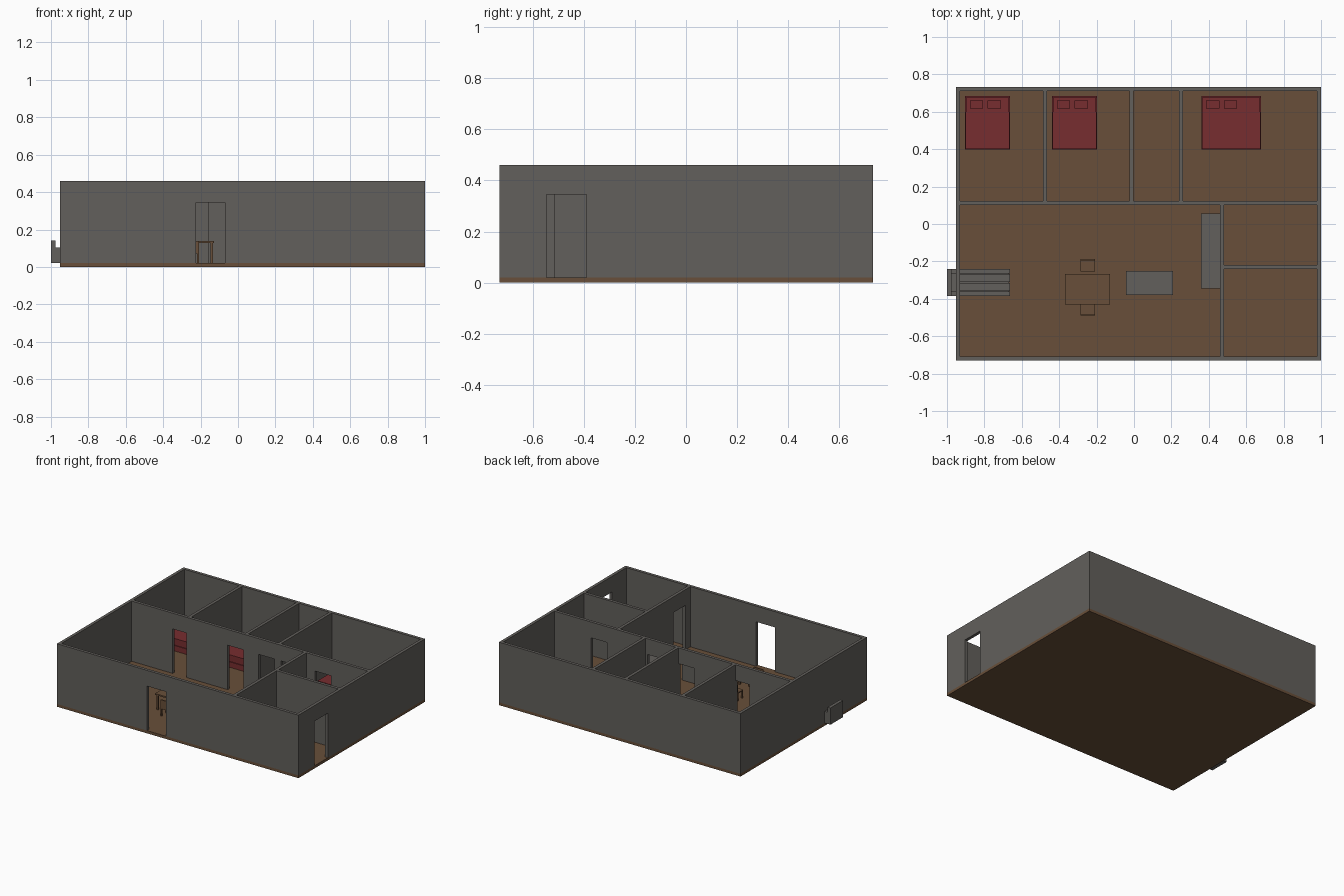
import bpy
import bmesh

if "Cube" in bpy.data.objects:
    bpy.data.objects.remove(bpy.data.objects["Cube"])


def material(name, rgb):
    m = bpy.data.materials.new(name)
    m.diffuse_color = (*rgb, 1)
    m.use_nodes = True
    m.node_tree.nodes["Principled BSDF"].inputs["Base Color"].default_value = m.diffuse_color
    return m


GREY = material("warm_grey", (0.122, 0.115, 0.106))
BROWN = material("wood_brown", (0.140, 0.078, 0.041))
RED = material("bed_red", (0.185, 0.026, 0.029))

FLOOR, TOP, DOOR = 0.02, 0.46, 0.345
T = 0.022  # wall thickness


def finish(bm, name, mat):
    bmesh.ops.recalc_face_normals(bm, faces=bm.faces)
    mesh = bpy.data.meshes.new(name)
    bm.to_mesh(mesh)
    bm.free()
    mesh.materials.append(mat)
    ob = bpy.data.objects.new(name, mesh)
    bpy.context.collection.objects.link(ob)
    return ob


def boxes(name, mat, *bounds):
    """One object from boxes given as (x0, x1, y0, y1, z0, z1)."""
    bm = bmesh.new()
    for x0, x1, y0, y1, z0, z1 in bounds:
        for v in bmesh.ops.create_cube(bm, size=1)["verts"]:
            v.co = (x1 if v.co.x > 0 else x0,
                    y1 if v.co.y > 0 else y0,
                    z1 if v.co.z > 0 else z0)
    return finish(bm, name, mat)


def wall(name, axis, a, b, c, doors=()):
    """Wall from a to b along an axis, starting at c across it, with doorways."""
    outline = [(a, FLOOR)]
    for d0, d1 in doors:
        outline += [(d0, FLOOR), (d0, DOOR), (d1, DOOR), (d1, FLOOR)]
    outline += [(b, FLOOR), (b, TOP), (a, TOP)]
    bm = bmesh.new()
    along_x = axis == "x"
    face = bm.faces.new([bm.verts.new((u, c, z) if along_x else (c, u, z))
                         for u, z in outline])
    new = bmesh.ops.extrude_face_region(bm, geom=[face])["geom"]
    bmesh.ops.translate(bm, vec=(0, T, 0) if along_x else (T, 0, 0),
                        verts=[g for g in new if isinstance(g, bmesh.types.BMVert)])
    finish(bm, name, GREY)


# Floor slab and outer walls
L, R, F, B = -0.953, 1.0, -0.73, 0.732
boxes("floor", BROWN, (L, R, F, B, 0, FLOOR))
wall("front_wall", "x", L, R, F, [(-0.225, -0.07)])
wall("back_wall", "x", L, R, B - T)
wall("left_wall", "y", F + T, B - T, L)
wall("right_wall", "y", F + T, B - T, R - T, [(-0.545, -0.39)])

# Inner walls
wall("hall_wall", "x", L + T, R - T, 0.102,
     [(-0.60, -0.486), (-0.155, -0.028), (0.095, 0.225), (0.275, 0.40), (0.55, 0.68)])
for i, x in enumerate((-0.486, -0.025, 0.24)):
    wall(f"bedroom_divider_{i + 1}", "y", 0.102 + T, B - T, x)
wall("side_room_wall", "y", F + T, 0.102, 0.46, [(-0.65, -0.515)])
wall("side_room_divider", "x", 0.46 + T, R - T, -0.241)

# Beds: frame with headboard, mattress with blanket, two pillows
for i, (x0, x1) in enumerate(((-0.903, -0.663), (-0.438, -0.198), (0.36, 0.68))):
    y0, y1 = 0.397, 0.684
    boxes(f"bed_frame_{i + 1}", RED,
          (x0, x1, y0, y1, FLOOR, 0.06),
          (x0, x1, y1 - 0.01, y1, 0.06, 0.125))
    boxes(f"mattress_{i + 1}", RED,
          (x0 + 0.006, x1 - 0.006, y0 + 0.006, y1 - 0.01, 0.06, 0.105))
    boxes(f"blanket_{i + 1}", RED,
          (x0 + 0.003, x1 - 0.003, y0 + 0.003, 0.60, 0.07, 0.11))
    boxes(f"pillows_{i + 1}", RED,
          *[(x0 + d, x0 + d + 0.072, 0.617, 0.66, 0.105, 0.12) for d in (0.025, 0.12)])

# Sofa: backrest, arms, base and two long cushions
boxes("sofa_frame", GREY,
      (-1.0, -0.976, -0.385, -0.24, FLOOR, 0.142),
      (-0.976, -0.663, -0.265, -0.24, FLOOR, 0.105),
      (-0.976, -0.663, -0.385, -0.36, FLOOR, 0.105),
      (-0.976, -0.667, -0.36, -0.265, FLOOR, 0.07))
boxes("sofa_cushions", GREY,
      (-0.95, -0.663, -0.358, -0.316, 0.07, 0.088),
      (-0.95, -0.663, -0.309, -0.267, 0.07, 0.088))

# Dining table
tx0, tx1, ty0, ty1 = -0.37, -0.128, -0.43, -0.267
boxes("dining_table", BROWN, (tx0, tx1, ty0, ty1, 0.128, 0.138),
      *[(x, x + 0.013, y, y + 0.013, FLOOR, 0.128)
        for x in (tx0 + 0.007, tx1 - 0.02) for y in (ty0 + 0.007, ty1 - 0.02)])


def chair(name, y_back, d):
    """Chair whose backrest is at y_back and whose seat runs in direction d."""
    x0, x1 = -0.285, -0.208

    def span(a, b):
        return sorted((y_back + d * a, y_back + d * b))
    parts = [(x0, x1, *span(0, 0.067), 0.072, 0.08),
             (x0, x1, *span(0, 0.008), 0.08, 0.138)]
    for x in (x0, x1 - 0.01):
        for a in (0, 0.057):
            parts.append((x, x + 0.01, *span(a, a + 0.01), FLOOR, 0.072))
    boxes(name, BROWN, *parts)


chair("chair_back", -0.187, -1)
chair("chair_front", -0.489, 1)

# Kitchen island and counter, each with a small knob on top
boxes("kitchen_island", GREY, (-0.043, 0.208, -0.38, -0.25, FLOOR, 0.15),
      (0.047, 0.055, -0.317, -0.309, 0.15, 0.156))
boxes("kitchen_counter", GREY, (0.358, 0.459, -0.345, 0.055, FLOOR, 0.15),
      (0.405, 0.413, -0.116, -0.108, 0.15, 0.156))
